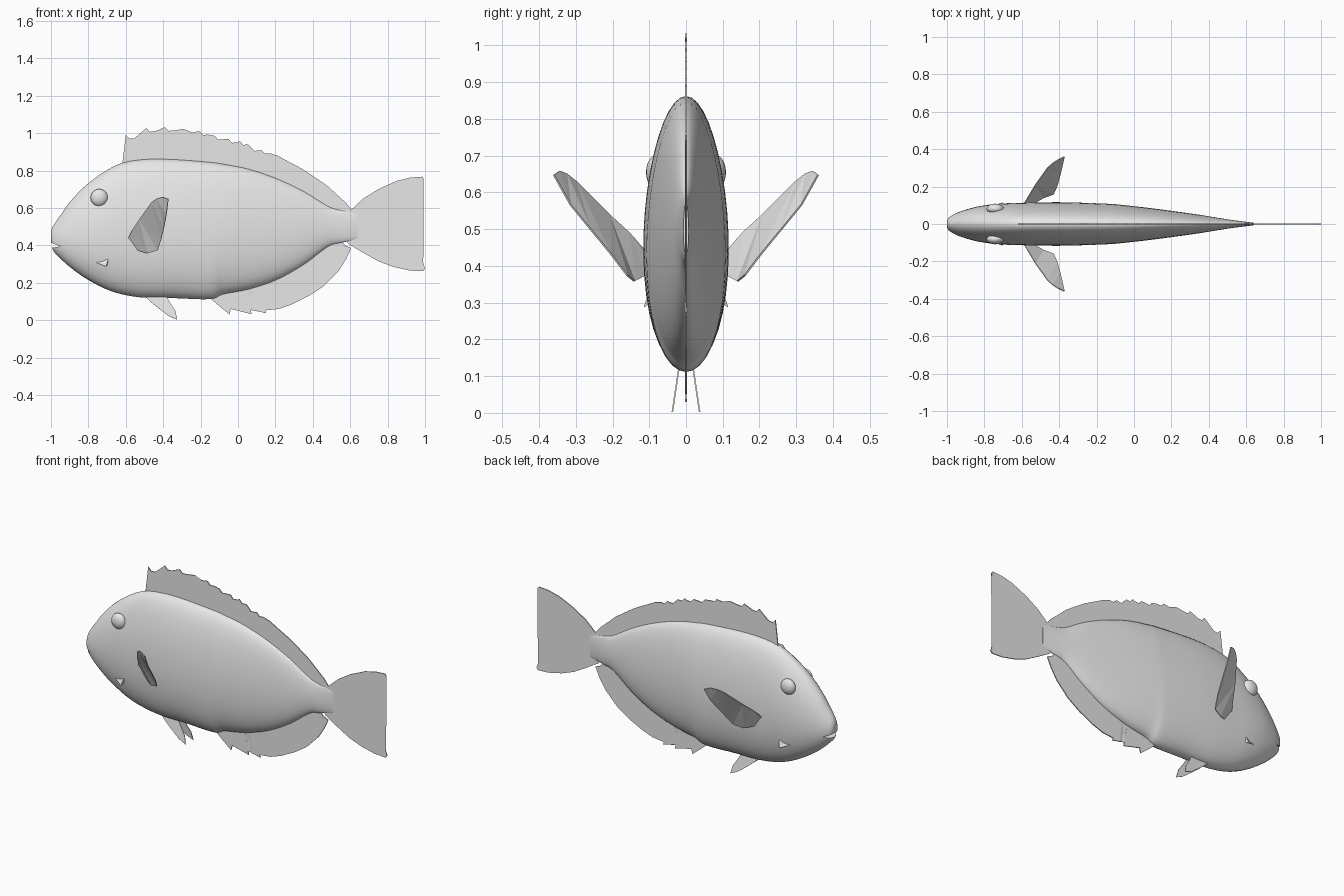
import bpy, bmesh, math
from mathutils import Vector

cube = bpy.data.objects.get("Cube")
if cube:
    bpy.data.objects.remove(cube, do_unlink=True)

grey = bpy.data.materials.new("plain grey")
grey.use_nodes = True
grey.diffuse_color = (0.8, 0.8, 0.8, 1)
grey.node_tree.nodes["Principled BSDF"].inputs["Base Color"].default_value = (0.8, 0.8, 0.8, 1)


def finish(name, bm):
    bmesh.ops.recalc_face_normals(bm, faces=bm.faces)
    mesh = bpy.data.meshes.new(name)
    bm.to_mesh(mesh)
    bm.free()
    mesh.materials.append(grey)
    obj = bpy.data.objects.new(name, mesh)
    bpy.context.collection.objects.link(obj)
    return obj


def smooth(obj, degrees=40):
    bpy.ops.object.select_all(action="DESELECT")
    obj.select_set(True)
    bpy.context.view_layer.objects.active = obj
    bpy.ops.object.shade_smooth_by_angle(angle=math.radians(degrees))


def fin(name, points, thickness=0.005):
    """Thin sheet filling an outline of 3D points."""
    bm = bmesh.new()
    face = bm.faces.new([bm.verts.new(p) for p in points])
    bmesh.ops.triangulate(bm, faces=[face])
    obj = finish(name, bm)
    mod = obj.modifiers.new("thickness", "SOLIDIFY")
    mod.thickness = thickness
    mod.offset = 0
    return obj


def flat(outline):
    return [(x, 0, z) for x, z in outline]


# Body stations: x, top, bottom, half width
stations = [Vector(s) for s in (
    (-1.0, 0.475, 0.42, 0.018), (-0.988, 0.505, 0.372, 0.036),
    (-0.95, 0.56, 0.33, 0.058), (-0.9, 0.63, 0.285, 0.076),
    (-0.82, 0.715, 0.227, 0.096), (-0.72, 0.79, 0.172, 0.108),
    (-0.62, 0.84, 0.138, 0.112), (-0.5, 0.86, 0.12, 0.115),
    (-0.35, 0.86, 0.118, 0.115), (-0.15, 0.845, 0.112, 0.108),
    (-0.08, 0.835, 0.138, 0.103), (0.05, 0.81, 0.163, 0.089),
    (0.2, 0.76, 0.212, 0.07), (0.35, 0.69, 0.295, 0.049),
    (0.48, 0.61, 0.392, 0.028), (0.55, 0.588, 0.413, 0.018),
    (0.64, 0.573, 0.432, 0.007))]


def catmull(a, b, c, d, t):
    return 0.5 * (2 * b + (c - a) * t + (2 * a - 5 * b + 4 * c - d) * t * t
                  + (3 * b - a - 3 * c + d) * t ** 3)


last = len(stations) - 1
sections = []
for i in range(last):
    a, d = stations[max(i - 1, 0)], stations[min(i + 2, last)]
    sections += [catmull(a, stations[i], stations[i + 1], d, k / 4) for k in range(4)]
sections.append(stations[last])

# Body: lofted rings, slightly narrower along the back
SIDES = 40
bm = bmesh.new()
rings = []
for x, top, bottom, half in sections:
    ring = []
    for k in range(SIDES):
        t = math.tau * k / SIDES
        y = half * math.sin(t) * (1 - 0.12 * math.cos(t))
        z = (top + bottom) / 2 + (top - bottom) / 2 * math.cos(t)
        ring.append(bm.verts.new((x, y, z)))
    rings.append(ring)
for r, s in zip(rings, rings[1:]):
    for k in range(SIDES):
        n = (k + 1) % SIDES
        bm.faces.new((r[k], r[n], s[n], s[k]))
bm.faces.new(rings[0])
bm.faces.new(rings[-1])
body = finish("body", bm)

# Mouth: wedge cut from the snout
bm = bmesh.new()
wedge = [(-1.05, 0.435), (-0.985, 0.408), (-0.95, 0.395), (-0.985, 0.388), (-1.05, 0.385)]
sides = [[bm.verts.new((x, y, z)) for x, z in wedge] for y in (-0.2, 0.2)]
bm.faces.new(sides[0])
bm.faces.new(sides[1])
for k in range(len(wedge)):
    n = (k + 1) % len(wedge)
    bm.faces.new((sides[0][k], sides[0][n], sides[1][n], sides[1][k]))
cutter = finish("mouth_cutter", bm)
cutter.hide_render = True
cut = body.modifiers.new("mouth", "BOOLEAN")
cut.operation = "DIFFERENCE"
cut.solver = "EXACT"
cut.object = cutter
bpy.context.view_layer.objects.active = body
bpy.ops.object.modifier_apply(modifier="mouth")
bpy.data.objects.remove(cutter, do_unlink=True)
smooth(body)

# Dorsal fin: spiny front, smooth rear, base sunk in the back
spines = [(-0.6, 0.99), (-0.49, 1.027), (-0.39, 1.032), (-0.29, 1.022), (-0.205, 1.01),
          (-0.125, 0.985), (-0.05, 0.968), (0.01, 0.957), (0.07, 0.925), (0.125, 0.91)]
edge = []
for x, z in spines:
    edge += [(x, z), (x + 0.018, z - 0.02), (x + 0.045, z - 0.018)]
edge += [(0.21, 0.88), (0.275, 0.845), (0.345, 0.808), (0.41, 0.765), (0.475, 0.72),
         (0.53, 0.67), (0.575, 0.63), (0.605, 0.593)]
base = [(s[0], s[1] - 0.02) for s in sections if -0.63 < s[0] < 0.6]
fin("dorsal_fin", flat(edge + base[::-1]), 0.006)

# Anal fin
edge = [(-0.15, 0.118), (-0.1, 0.075), (-0.045, 0.03), (-0.038, 0.06), (0.01, 0.048),
        (0.072, 0.032), (0.065, 0.055), (0.1, 0.048), (0.152, 0.037), (0.145, 0.052),
        (0.22, 0.06), (0.29, 0.085), (0.38, 0.13), (0.46, 0.183), (0.54, 0.265),
        (0.58, 0.33), (0.605, 0.385), (0.57, 0.4)]
base = [(s[0], s[2] + 0.02) for s in sections if -0.16 < s[0] < 0.56]
fin("anal_fin", flat(edge + base[::-1]), 0.006)

# Tail fin
fin("tail_fin", flat([
    (0.57, 0.57), (0.61, 0.595), (0.67, 0.65), (0.75, 0.7), (0.85, 0.745), (0.92, 0.762),
    (0.985, 0.767), (0.993, 0.755), (0.972, 0.68), (0.965, 0.6), (0.963, 0.5),
    (0.968, 0.41), (0.98, 0.34), (1.0, 0.275), (0.99, 0.262), (0.92, 0.265),
    (0.83, 0.285), (0.75, 0.315), (0.67, 0.36), (0.59, 0.408), (0.57, 0.44)]), 0.006)

# Paired parts
pectoral = [(-0.59, 0.105, 0.433), (-0.56, 0.155, 0.49), (-0.527, 0.21, 0.54),
            (-0.463, 0.3, 0.63), (-0.435, 0.325, 0.65), (-0.404, 0.345, 0.658),
            (-0.372, 0.36, 0.648), (-0.382, 0.315, 0.567), (-0.395, 0.26, 0.5),
            (-0.41, 0.205, 0.433), (-0.43, 0.16, 0.374), (-0.484, 0.14, 0.358),
            (-0.537, 0.11, 0.374), (-0.575, 0.1, 0.41)]
pelvic = [(-0.51, 0.14), (-0.47, 0.1), (-0.42, 0.06), (-0.37, 0.022), (-0.325, 0.002),
          (-0.335, 0.05), (-0.365, 0.095), (-0.39, 0.14)]

for side, s in (("left", 1), ("right", -1)):
    # The model faces the front with -y; its flanks mirror across y = 0
    flank = "rear" if s > 0 else "front"
    fin(flank + "_pectoral_fin", [(x, s * y, z) for x, y, z in pectoral])
    fin(flank + "_pelvic_fin", [(x, s * (0.018 + 0.15 * (0.13 - z)), z) for x, z in pelvic], 0.004)

    # Eye
    bm = bmesh.new()
    bmesh.ops.create_uvsphere(bm, u_segments=24, v_segments=16, radius=0.046)
    for v in bm.verts:
        v.co = (v.co.x - 0.742, s * 0.081 + v.co.y * 0.6, v.co.z + 0.655)
    smooth(finish(flank + "_eye", bm))

    # Cheek spike: small pointed flap
    bm = bmesh.new()
    rim = [bm.verts.new((x, s * y, z)) for x, y, z in (
        (-0.805, 0.07, 0.325), (-0.74, 0.08, 0.335), (-0.68, 0.085, 0.382), (-0.69, 0.075, 0.31))]
    tip = bm.verts.new((-0.705, s * 0.115, 0.287))
    bm.faces.new(rim)
    for k in range(4):
        bm.faces.new((rim[k], rim[(k + 1) % 4], tip))
    finish(flank + "_cheek_spike", bm)
